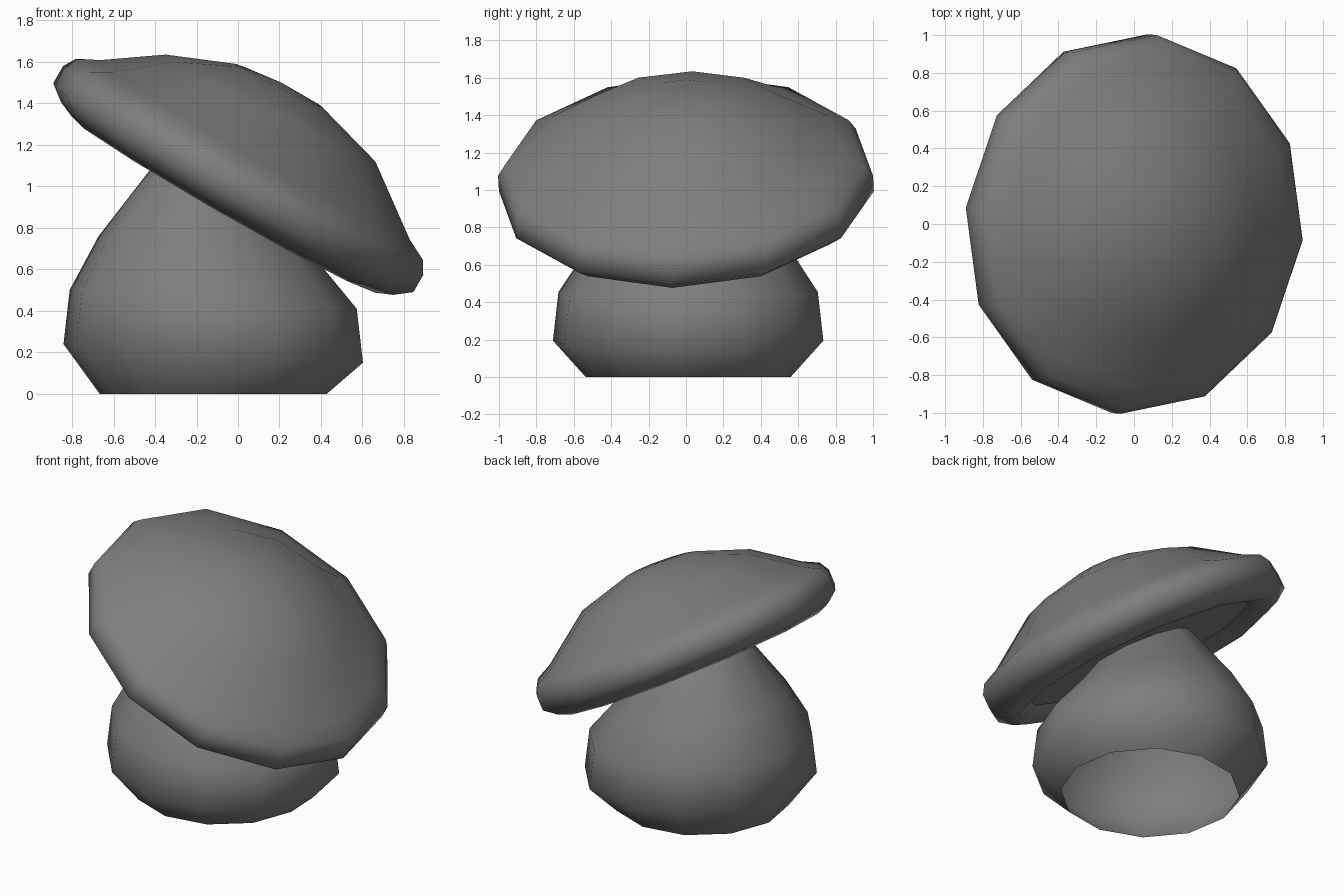
import bpy, bmesh, math
from mathutils import Matrix, Vector

SIDES = 12
TURN = Matrix.Rotation(math.radians(-5.5), 3, 'Z')

cube = bpy.data.objects.get("Cube")
if cube:
    bpy.data.objects.remove(cube, do_unlink=True)

grey = bpy.data.materials.new("mid_grey")
grey.use_nodes = True
colour = (0.21, 0.21, 0.21, 1)
grey.diffuse_color = colour
grey.node_tree.nodes["Principled BSDF"].inputs["Base Color"].default_value = colour


def tilted_loft(name, sections):
    """Loft round sections, each given by its left and right ends in x and z."""
    bm = bmesh.new()
    rings = []
    for left, right in sections:
        a, b = Vector((left[0], 0, left[1])), Vector((right[0], 0, right[1]))
        centre, axis = (a + b) / 2, (b - a) / 2
        across = Vector((0, axis.length, 0))
        ring = []
        for i in range(SIDES):
            t = math.tau * i / SIDES
            ring.append(bm.verts.new(TURN @ (centre + axis * math.cos(t) + across * math.sin(t))))
        rings.append(ring)

    for low, high in zip(rings, rings[1:]):
        for i in range(SIDES):
            j = (i + 1) % SIDES
            bm.faces.new((low[i], low[j], high[j], high[i])).smooth = True
    return bm, rings


def finish(name, bm):
    mesh = bpy.data.meshes.new(name)
    bm.to_mesh(mesh)
    bm.free()
    mesh.materials.append(grey)
    bpy.context.collection.objects.link(bpy.data.objects.new(name, mesh))


def along_cap(radius, height):
    """Ends of a section square to the leaning cap axis."""
    lean = math.radians(30)
    c, s = math.cos(lean), math.sin(lean)
    return [(r * c + height * s, 1.033 - r * s + height * c) for r in (-radius, radius)]


# Bulging hollow stalk, open at the ground, leaning more towards its top
bm, rings = tilted_loft("stalk", [
    ((-0.67, 0), (0.43, 0)),
    ((-0.845, 0.24), (0.605, 0.15)),
    ((-0.815, 0.50), (0.575, 0.41)),
    ((-0.675, 0.76), (0.385, 0.64)),
    ((-0.41, 1.10), (0.14, 0.98)),
    ((-0.32, 1.20), (0.05, 1.09)),
])
finish("stalk", bm)

# Leaning cap: recessed underside, rounded rim, then the dome
bm, rings = tilted_loft("cap", [
    along_cap(0.75, -0.06),
    along_cap(0.85, -0.14),
    along_cap(0.93, -0.105),
    along_cap(1.007, -0.045),
    along_cap(1.007, 0.05),
    along_cap(0.97, 0.112),
    along_cap(0.865, 0.165),
    ((-0.35, 1.635), (0.665, 1.12)),
    ((-0.01, 1.59), (0.41, 1.38)),
])
tip = bm.verts.new(TURN @ Vector((0.21, 0, 1.50)))
for i in range(SIDES):
    bm.faces.new((rings[-1][i], rings[-1][(i + 1) % SIDES], tip)).smooth = True

# Flat, crisp-edged underside
underside = bm.faces.new(rings[0][::-1])
underside.smooth = False
for e in underside.edges:
    e.smooth = False
finish("cap", bm)
